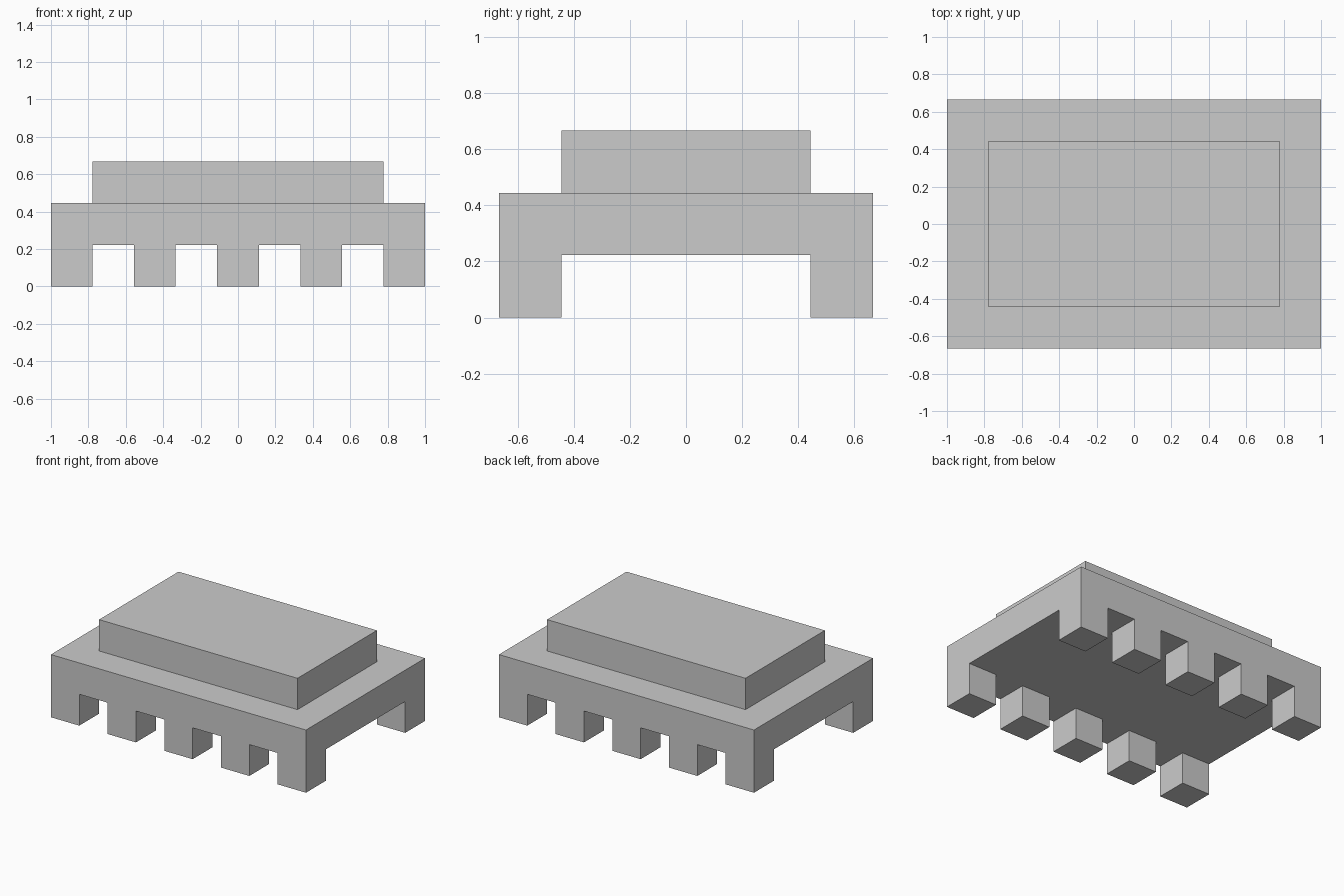
import bpy
import bmesh
import math
from mathutils import Vector

if "Cube" in bpy.data.objects:
    bpy.data.objects.remove(bpy.data.objects["Cube"])

U = 2 / 9  # model sits on a 9 x 6 x 3 unit lattice


def extrude(bm, faces, dz):
    """Push a group of faces along z."""
    out = bmesh.ops.extrude_face_region(bm, geom=faces)["geom"]
    verts = [g for g in out if isinstance(g, bmesh.types.BMVert)]
    bmesh.ops.translate(bm, verts=verts, vec=Vector((0, 0, dz)))


def cells(bm, z, keep):
    """Horizontal cells at height z whose lattice centre passes keep(x, y)."""
    bm.normal_update()
    picked = []
    for f in bm.faces:
        c = f.calc_center_median() / U
        if abs(f.normal.z) > 0.9 and abs(c.z - z) < 0.01 and keep(c.x, c.y):
            picked.append(f)
    return picked


bm = bmesh.new()

# Slab: 9 x 6 grid of cells, one unit thick
bmesh.ops.create_grid(bm, x_segments=9, y_segments=6, size=0.5)
for v in bm.verts:
    v.co = (v.co.x * 9 * U, v.co.y * 6 * U, U)
extrude(bm, bm.faces[:], U)

# Raised top panel, set in one cell all round
extrude(bm, cells(bm, 2, lambda x, y: abs(x) < 3.6 and abs(y) < 2), U)

# Feet: every second cell along the front and back edges
extrude(bm, cells(bm, 1, lambda x, y: abs(y) > 2 and round(x) % 2 == 0), -U)

# Merge coplanar cells into clean flat faces
bmesh.ops.recalc_face_normals(bm, faces=bm.faces[:])
bmesh.ops.dissolve_limit(bm, angle_limit=math.radians(1),
                         verts=bm.verts[:], edges=bm.edges[:])

mesh = bpy.data.meshes.new("stepped_slab_with_feet")
bm.to_mesh(mesh)
bm.free()
body = bpy.data.objects.new("stepped_slab_with_feet", mesh)
bpy.context.collection.objects.link(body)
